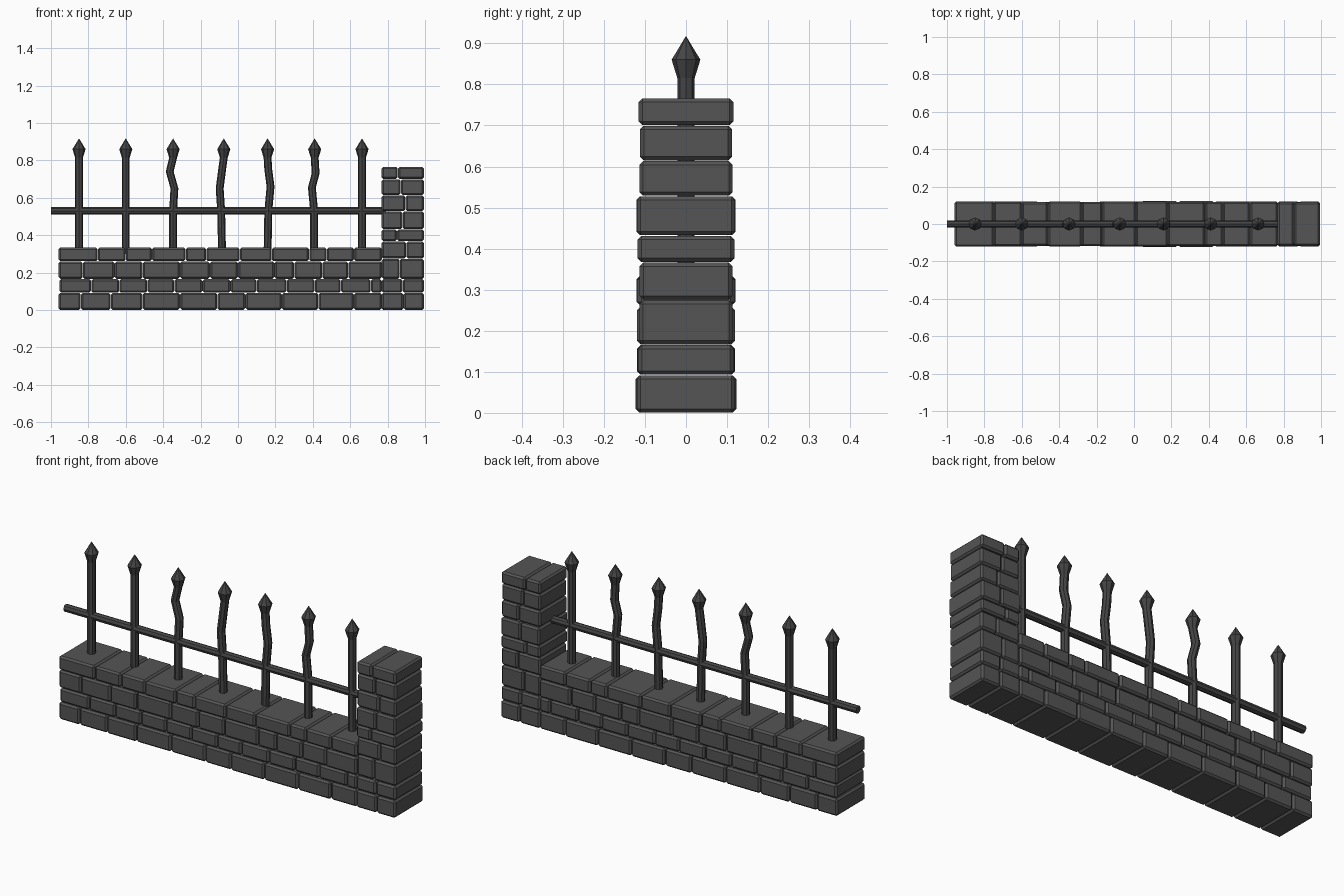
import bpy, bmesh, math, random
from mathutils import Matrix, Vector

random.seed(4)
if "Cube" in bpy.data.objects:
    bpy.data.objects.remove(bpy.data.objects["Cube"])


def material(name, value):
    m = bpy.data.materials.new(name)
    m.use_nodes = True
    colour = (value, value, value, 1)
    m.diffuse_color = colour
    bsdf = m.node_tree.nodes["Principled BSDF"]
    bsdf.inputs["Base Color"].default_value = colour
    bsdf.inputs["Roughness"].default_value = 0.9
    return m


stone = material("dark stone", 0.09)
iron = material("dark iron", 0.06)


def finish(name, bm, mat):
    bmesh.ops.recalc_face_normals(bm, faces=bm.faces)
    mesh = bpy.data.meshes.new(name)
    bm.to_mesh(mesh)
    bm.free()
    mesh.materials.append(mat)
    obj = bpy.data.objects.new(name, mesh)
    bpy.context.collection.objects.link(obj)
    return obj


def course(name, joints, z0, z1, depth, jitter):
    """One row of chamfered bricks running through the full wall depth."""
    bm = bmesh.new()
    for x0, x1 in zip(joints, joints[1:]):
        half = depth + random.uniform(-jitter, jitter)
        place = Matrix.Translation(((x0 + x1) / 2, 0, (z0 + z1) / 2))
        size = Matrix.Diagonal((x1 - x0 - 0.002, 2 * half, z1 - z0 - 0.002, 1))
        bmesh.ops.create_cube(bm, size=1, matrix=place @ size)
    bmesh.ops.bevel(bm, geom=bm.edges[:], offset=0.009, segments=1, affect='EDGES')
    return finish(name, bm, stone)


def loft(name, rings, side, up):
    """Eight-sided tube through (centre, radius) rings; zero radius makes a tip."""
    bm = bmesh.new()
    n = 8
    previous = None
    for centre, radius in rings:
        loop = []
        for i in range(n):
            a = 2 * math.pi * i / n
            offset = side * math.cos(a) + up * math.sin(a)
            loop.append(bm.verts.new(Vector(centre) + offset * max(radius, 0.0005)))
        if previous:
            for i in range(n):
                j = (i + 1) % n
                bm.faces.new((previous[i], previous[j], loop[j], loop[i]))
        else:
            bm.faces.new(loop)
        previous = loop
    bm.faces.new(previous)
    return finish(name, bm, iron)


# Low wall: four brick courses
wall_levels = [0, 0.092, 0.166, 0.26, 0.335]
wall_depths = [0.12, 0.117, 0.117, 0.118]
wall_joints = [
    [-.96, -.84, -.68, -.51, -.31, -.11, .04, .235, .43, .62, .77],
    [-.955, -.785, -.635, -.485, -.34, -.19, -.04, .10, .26, .41, .55, .71, .77],
    [-.96, -.83, -.66, -.51, -.31, -.15, 0, .195, .30, .45, .59, .77],
    [-.96, -.75, -.60, -.46, -.28, -.17, .01, .18, .38, .475, .62, .77],
]
for i, joints in enumerate(wall_joints):
    course(f"wall_course_{i + 1}", joints, wall_levels[i], wall_levels[i + 1],
           wall_depths[i], 0.003)

# End pillar: nine courses of two bricks, joint shifting per course
pillar_levels = [0, .092, .166, .275, .367, .432, .528, .614, .70, .767]
pillar_depths = [.12, .117, .113, .113, .118, .12, .114, .112, .115]
pillar_splits = [.885, .88, .865, .90, .85, .88, .895, .87, .855]
for i, split in enumerate(pillar_splits):
    course(f"pillar_course_{i + 1}", [.767, split, .995], pillar_levels[i],
           pillar_levels[i + 1], pillar_depths[i], 0.001)

# Horizontal rail
X, Y, Z = Vector((1, 0, 0)), Vector((0, 1, 0)), Vector((0, 0, 1))
loft("rail", [((-1, 0, .53), .02), ((.79, 0, .53), .02)], Y, Z)

# Upright bars with spear tips; the middle four are bent
bars = [
    (-.85, []),
    (-.60, []),
    (-.347, [(.53, 0), (.65, .007), (.74, -.018)]),
    (-.085, [(.53, -.005), (.65, -.013), (.75, 0)]),
    (.158, [(.53, .004), (.66, .016), (.75, .004)]),
    (.407, [(.53, 0), (.655, -.012), (.73, .008)]),
    (.663, []),
]
tips = [0, 0, 0, .009, 0, .003, 0]
for i, (x, bends) in enumerate(bars):
    top = x + tips[i]
    rings = [((x, 0, .3), .021)]
    rings += [((x + dx, 0, z), .021) for z, dx in bends]
    rings += [((top, 0, .815), .021), ((top, 0, .86), .035), ((top, 0, .917), 0)]
    loft(f"iron_bar_{i + 1}", rings, X, Y)
